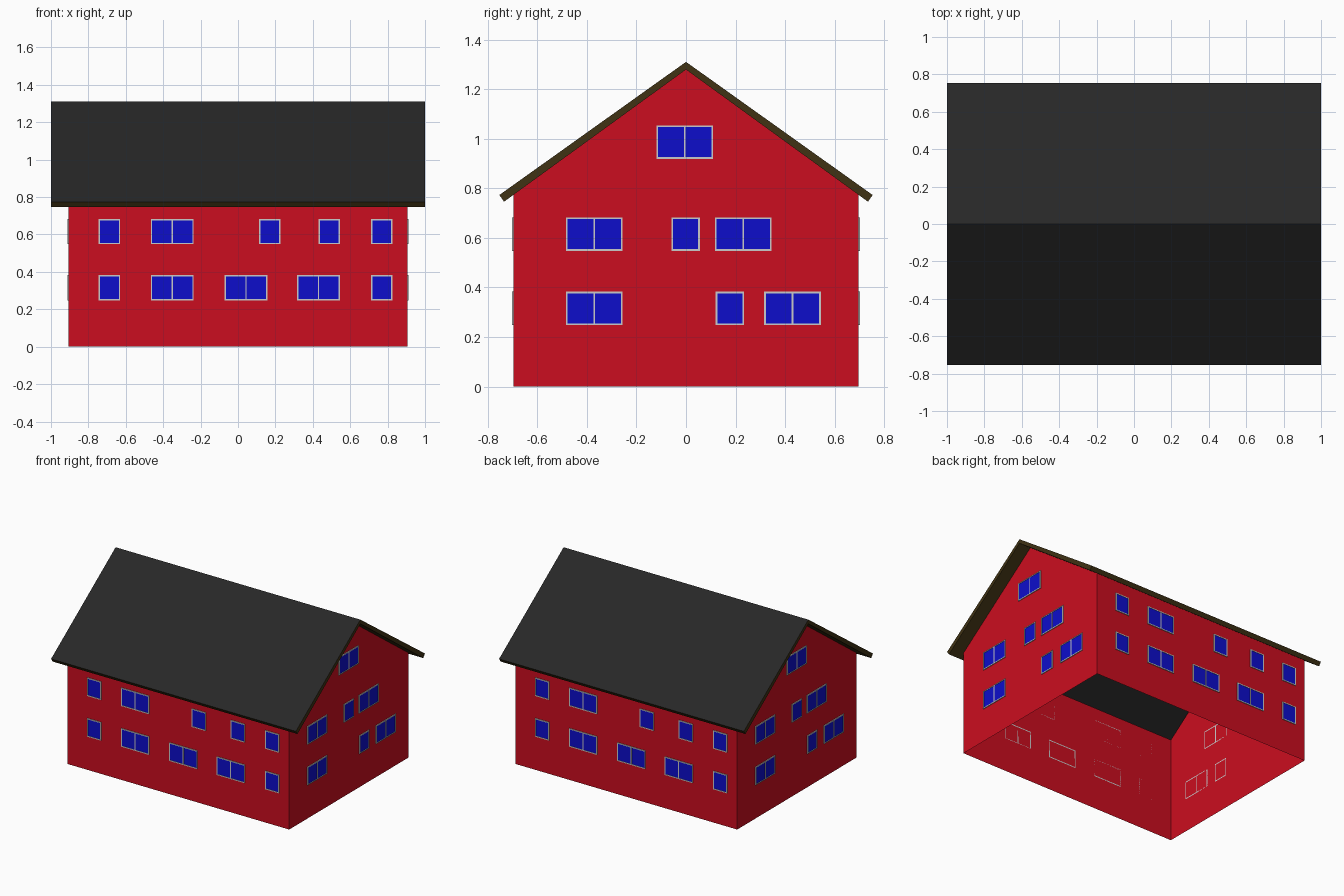
import bpy, bmesh
from mathutils import Matrix, Vector

if "Cube" in bpy.data.objects:
    bpy.data.objects.remove(bpy.data.objects["Cube"])

X, Y = 0.905, 0.695            # wall half sizes
RX, RY = 1.0, 0.753            # roof half sizes
RIDGE, EAVE = 1.31, 0.773      # roof upper surface
UY, URIDGE, UEAVE = 0.734, 1.279, 0.746   # roof underside


def under(y):
    return URIDGE - (URIDGE - UEAVE) * abs(y) / UY


def make(name, bm, color=None):
    bmesh.ops.remove_doubles(bm, verts=bm.verts, dist=1e-5)
    me = bpy.data.meshes.new(name)
    bm.to_mesh(me)
    bm.free()
    ob = bpy.data.objects.new(name, me)
    bpy.context.collection.objects.link(ob)
    if color:
        mat = bpy.data.materials.new(name + "_colour")
        mat.diffuse_color = (*color, 1)
        mat.use_nodes = True
        mat.node_tree.nodes["Principled BSDF"].inputs["Base Color"].default_value = mat.diffuse_color
        me.materials.append(mat)


def face(bm, *pts):
    return bm.faces.new([bm.verts.new(p) for p in pts])


# Walls: open shell with two gables
bm = bmesh.new()
z = under(Y)
for s in (1, -1):
    face(bm, (s*X, -s*Y, 0), (s*X, s*Y, 0), (s*X, s*Y, z), (s*X, 0, URIDGE), (s*X, -s*Y, z))
    face(bm, (-s*X, -s*Y, 0), (s*X, -s*Y, 0), (s*X, -s*Y, z), (-s*X, -s*Y, z))
make("walls", bm, (0.6, 0.004, 0.014))

# Roof covering: two slopes
bm = bmesh.new()
for s in (1, -1):
    face(bm, (-s*RX, -s*RY, EAVE), (s*RX, -s*RY, EAVE), (s*RX, 0, RIDGE), (-s*RX, 0, RIDGE))
make("roof_covering", bm, (0.02, 0.02, 0.02))

# Roof trim: edge boards and the soffit outside the walls
bm = bmesh.new()
for s in (1, -1):
    face(bm, (-s*RX, -s*UY, UEAVE), (s*RX, -s*UY, UEAVE), (s*RX, -s*RY, EAVE), (-s*RX, -s*RY, EAVE))
    for t in (1, -1):
        pts = [(s*RX, 0, URIDGE), (s*RX, t*UY, UEAVE), (s*RX, t*RY, EAVE), (s*RX, 0, RIDGE)]
        face(bm, *(pts if s*t > 0 else pts[::-1]))
xs, ys = (-RX, -X, X, RX), (-UY, -Y, 0, Y, UY)
for i in range(3):
    for j in range(4):
        if i == 1 and j in (1, 2):
            continue           # left open above the rooms
        a, b, c, d = xs[i], xs[i+1], ys[j], ys[j+1]
        face(bm, (a, c, under(c)), (a, d, under(d)), (b, d, under(d)), (b, c, under(c)))
make("roof_trim", bm, (0.05, 0.032, 0.007))

# Windows: (left edge, sill height, number of panes)
LOW, UP, TOP = 0.248, 0.548, 0.919
W, H, BAR, DEPTH = 0.1145, 0.135, 0.007, 0.006
long_side = [(-0.745, LOW, 1), (-0.466, LOW, 2), (-0.072, LOW, 2), (0.316, LOW, 2), (0.711, LOW, 1),
             (-0.745, UP, 1), (-0.466, UP, 2), (0.112, UP, 1), (0.431, UP, 1), (0.711, UP, 1)]
gable_side = [(-0.485, LOW, 2), (0.12, LOW, 1), (0.315, LOW, 2),
              (-0.485, UP, 2), (-0.059, UP, 1), (0.116, UP, 2), (-0.12, TOP, 2)]


def bar(bm, m, u0, u1, z0, z1):
    size = Matrix.Diagonal((u1 - u0, DEPTH, z1 - z0, 1))
    pos = Matrix.Translation(((u0 + u1) / 2, -DEPTH / 2, (z0 + z1) / 2))
    bmesh.ops.create_cube(bm, size=1, matrix=m @ pos @ size)


frames, panes = bmesh.new(), bmesh.new()
for k in range(4):
    m = Matrix.Rotation(k * 1.5707963268, 4, 'Z') @ Matrix.Translation((0, -(Y, X)[k % 2], 0))
    for u, z, n in (long_side, gable_side)[k % 2]:
        end = u + n * W
        for zz in (z, z + H - BAR):
            bar(frames, m, u, end, zz, zz + BAR)
        for i in range(n + 1):
            c = u + BAR/2 + i * (n*W - BAR) / n
            bar(frames, m, c - BAR/2, c + BAR/2, z + BAR, z + H - BAR)
        g = -DEPTH * 0.6
        face(panes, *(m @ Vector(p) for p in ((u, g, z), (end, g, z), (end, g, z + H), (u, g, z + H))))
make("window_frames", frames)
make("window_panes", panes, (0.004, 0.004, 0.6))
